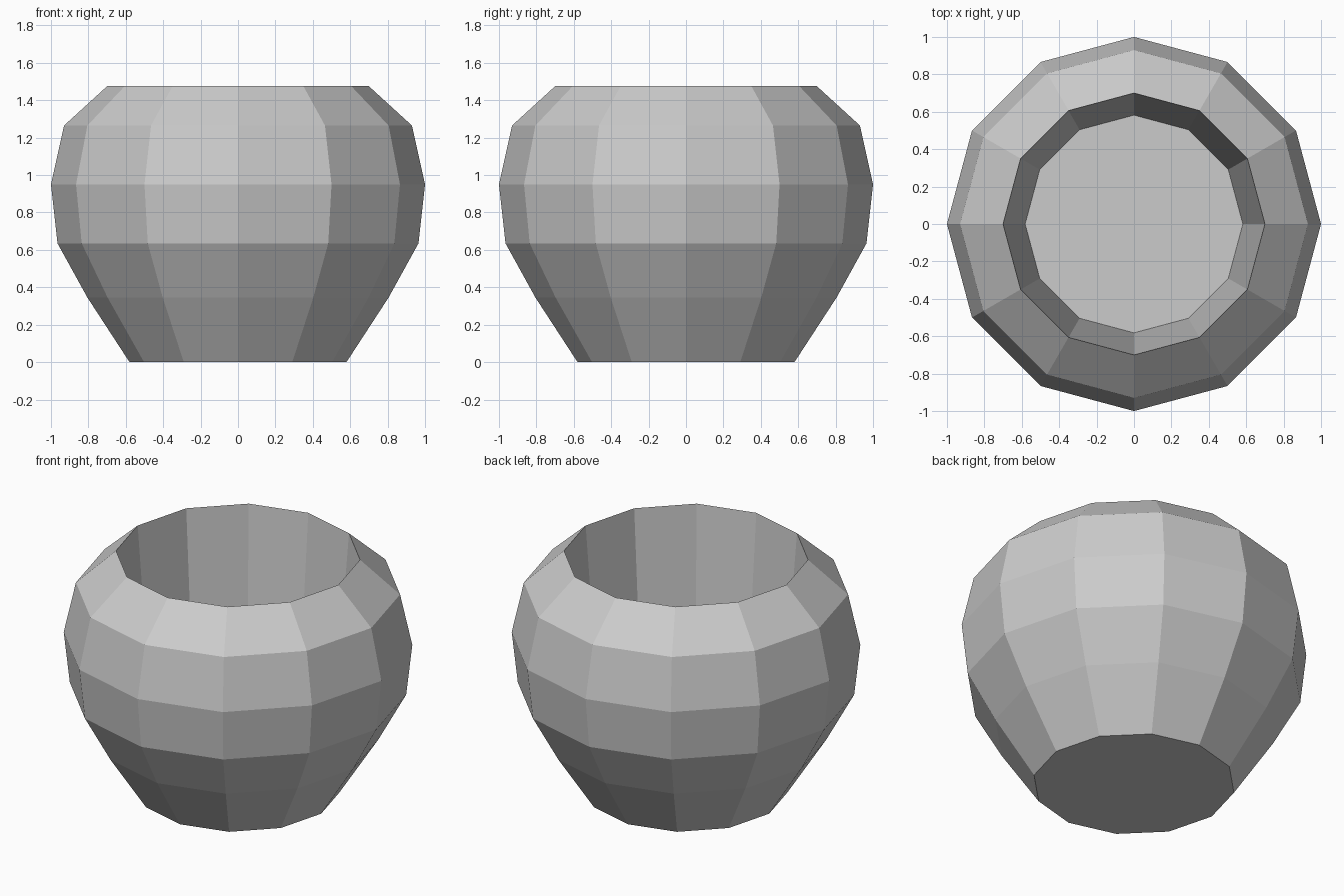
import bpy
import bmesh
from math import cos, sin, tau

SIDES = 12

default = bpy.data.objects.get("Cube")
if default:
    bpy.data.objects.remove(default, do_unlink=True)

# Plain grey clay
clay = bpy.data.materials.new("grey_clay")
clay.use_nodes = True
colour = (0.6, 0.6, 0.6, 1)
clay.diffuse_color = colour
clay.node_tree.nodes["Principled BSDF"].inputs["Base Color"].default_value = colour

# Radius and height: outer base up to the rim, then straight down to the inner floor
PROFILE = [
    (0.58, 0), (0.805, 0.345), (0.965, 0.635), (1, 0.95),
    (0.93, 1.265), (0.7, 1.475), (0.582, 0.02),
]


def add_ring(bm, radius, z):
    angles = [tau * i / SIDES for i in range(SIDES)]
    return [bm.verts.new((radius * cos(a), radius * sin(a), z)) for a in angles]


def lathe(name, profile, material):
    """Turn the profile into a flat-sided closed body."""
    bm = bmesh.new()
    rings = [add_ring(bm, r, z) for r, z in profile]
    for low, high in zip(rings, rings[1:]):
        for i in range(SIDES):
            j = (i + 1) % SIDES
            bm.faces.new((low[i], low[j], high[j], high[i]))
    bm.faces.new(rings[0][::-1])   # underside
    bm.faces.new(rings[-1])        # inner floor
    bmesh.ops.recalc_face_normals(bm, faces=bm.faces)
    mesh = bpy.data.meshes.new(name)
    bm.to_mesh(mesh)
    bm.free()
    mesh.materials.append(material)
    obj = bpy.data.objects.new(name, mesh)
    bpy.context.collection.objects.link(obj)
    return obj


# Faceted pot with a tapering hollow
lathe("pot", PROFILE, clay)
